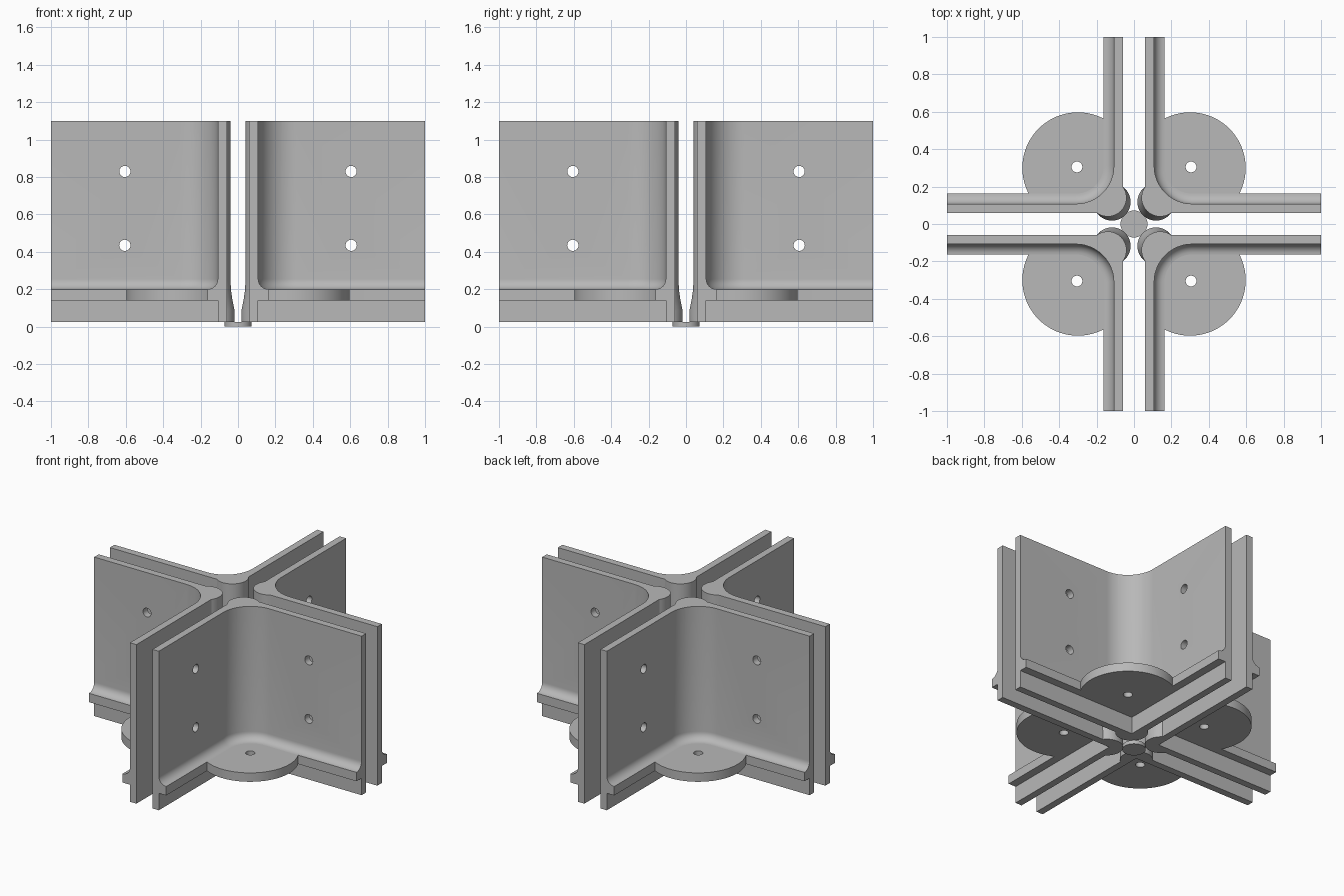
import bpy, bmesh
from math import sin, cos, pi

cube = bpy.data.objects.get("Cube")
if cube:
    bpy.data.objects.remove(cube, do_unlink=True)

grey = bpy.data.materials.new("plain_grey")
grey.use_nodes = True
grey.diffuse_color = (0.48, 0.48, 0.48, 1)
grey.node_tree.nodes["Principled BSDF"].inputs["Base Color"].default_value = grey.diffuse_color


def circle(cx, cy, r, n=48):
    return [(cx + r * cos(2 * pi * i / n), cy + r * sin(2 * pi * i / n)) for i in range(n)]


def loft(name, rings):
    """Closed solid through stacked outlines, each given as (points, z)."""
    bm = bmesh.new()
    loops = [[bm.verts.new((x, y, z)) for x, y in pts] for pts, z in rings]
    n = len(loops[0])
    for low, high in zip(loops, loops[1:]):
        for i in range(n):
            j = (i + 1) % n
            bm.faces.new((low[i], low[j], high[j], high[i]))
    bm.faces.new(loops[0][::-1])
    bm.faces.new(loops[-1])
    bmesh.ops.remove_doubles(bm, verts=bm.verts, dist=1e-5)
    bmesh.ops.recalc_face_normals(bm, faces=bm.faces)
    mesh = bpy.data.meshes.new(name)
    bm.to_mesh(mesh)
    bm.free()
    mesh.materials.append(grey)
    obj = bpy.data.objects.new(name, mesh)
    bpy.context.collection.objects.link(obj)
    return obj


def finish(obj, steps=(), mirrored=True):
    """Apply booleans, mirror to the four quadrants, then smooth."""
    for operation, tool in steps:
        tool.hide_render = True
        mod = obj.modifiers.new("cut", "BOOLEAN")
        mod.operation, mod.object, mod.solver = operation, tool, "EXACT"
    if mirrored:
        mod = obj.modifiers.new("quadrants", "MIRROR")
        mod.use_axis = (True, True, False)
        mod.use_mirror_merge = False
    graph = bpy.context.evaluated_depsgraph_get()
    mesh = bpy.data.meshes.new_from_object(obj.evaluated_get(graph))
    obj.modifiers.clear()
    obj.data = mesh
    for tool in {t for _, t in steps}:
        bpy.data.objects.remove(tool, do_unlink=True)
    bpy.ops.object.select_all(action="DESELECT")
    obj.select_set(True)
    bpy.context.view_layer.objects.active = obj
    bpy.ops.object.shade_smooth_by_angle(angle=pi / 6)


OUTER, INNER, LEDGE = 0.06, 0.108, 0.055
BOTTOM, TOP, SHELF_LOW, SHELF_TOP = 0.025, 1.1, 0.14, 0.2


# Inside outline of the bracket: two straight walls joined by a round corner
def inside(d):
    a, c = INNER + d, 0.31
    arc = [(c - (c - a) * cos(t * pi / 40), c - (c - a) * sin(t * pi / 40)) for t in range(21)]
    return [(a, 1.2)] + arc + [(1.2, a), (1.2, 1.2)]


# Bracket blank with its outside corner cut off
blank = [(OUTER, 1), (OUTER, 0.12), (0.12, OUTER), (1, OUTER), (1, 1)]
brackets = loft("corner_brackets", [(blank, BOTTOM), (blank, TOP)])

# Corner column, shifted outward towards its foot
column = loft("column", [(circle(c, c, 0.1), z) for c, z in
                         ((0.118, BOTTOM), (0.118, 0.085), (0.123, 0.11),
                          (0.132, 0.155), (0.138, 0.2), (0.14, 0.25), (0.14, TOP))])

# Space above the shelf, with a cove where the shelf meets the wall
cove = [(inside(LEDGE * (1 - sin(t * pi / 16))), SHELF_TOP + LEDGE * (1 - cos(t * pi / 16)))
        for t in range(9)]
upper_space = loft("upper_space", [(inside(LEDGE), 0.1)] + cove + [(inside(0), 1.2)])

# Space below the shelf, with a sharp corner
square = [(INNER, INNER), (1.2, INNER), (1.2, 1.2), (INNER, 1.2)]
lower_space = loft("lower_space", [(square, -0.1), (square, SHELF_LOW)])

steps = [("UNION", column), ("DIFFERENCE", upper_space), ("DIFFERENCE", lower_space)]

# Two bolt holes through each wall
for z in (0.435, 0.83):
    for along_x in (True, False):
        drill = loft("drill", [(circle(0, 0, 0.03, 24), 0), (circle(0, 0, 0.03, 24), 0.3)])
        if along_x:
            drill.rotation_euler = (0, pi / 2, 0)
            drill.location = (0, 0.605, z)
        else:
            drill.rotation_euler = (-pi / 2, 0, 0)
            drill.location = (0.605, 0, z)
        steps.append(("DIFFERENCE", drill))
finish(brackets, steps)

# Round foot plates, trimmed where they enter the walls, each with a bolt hole
trimmed = [(max(x, 0.1), max(y, 0.1)) for x, y in circle(0.3, 0.3, 0.297, 96)]
plates = loft("foot_plates", [(trimmed, SHELF_LOW), (trimmed, SHELF_TOP)])
drill = loft("plate_drill", [(circle(0.305, 0.305, 0.029, 24), 0), (circle(0.305, 0.305, 0.029, 24), 0.3)])
finish(plates, [("DIFFERENCE", drill)])

# Centre button under the crossing
button = loft("centre_button", [(circle(0, 0, 0.072), 0), (circle(0, 0, 0.072), BOTTOM)])
finish(button, mirrored=False)
